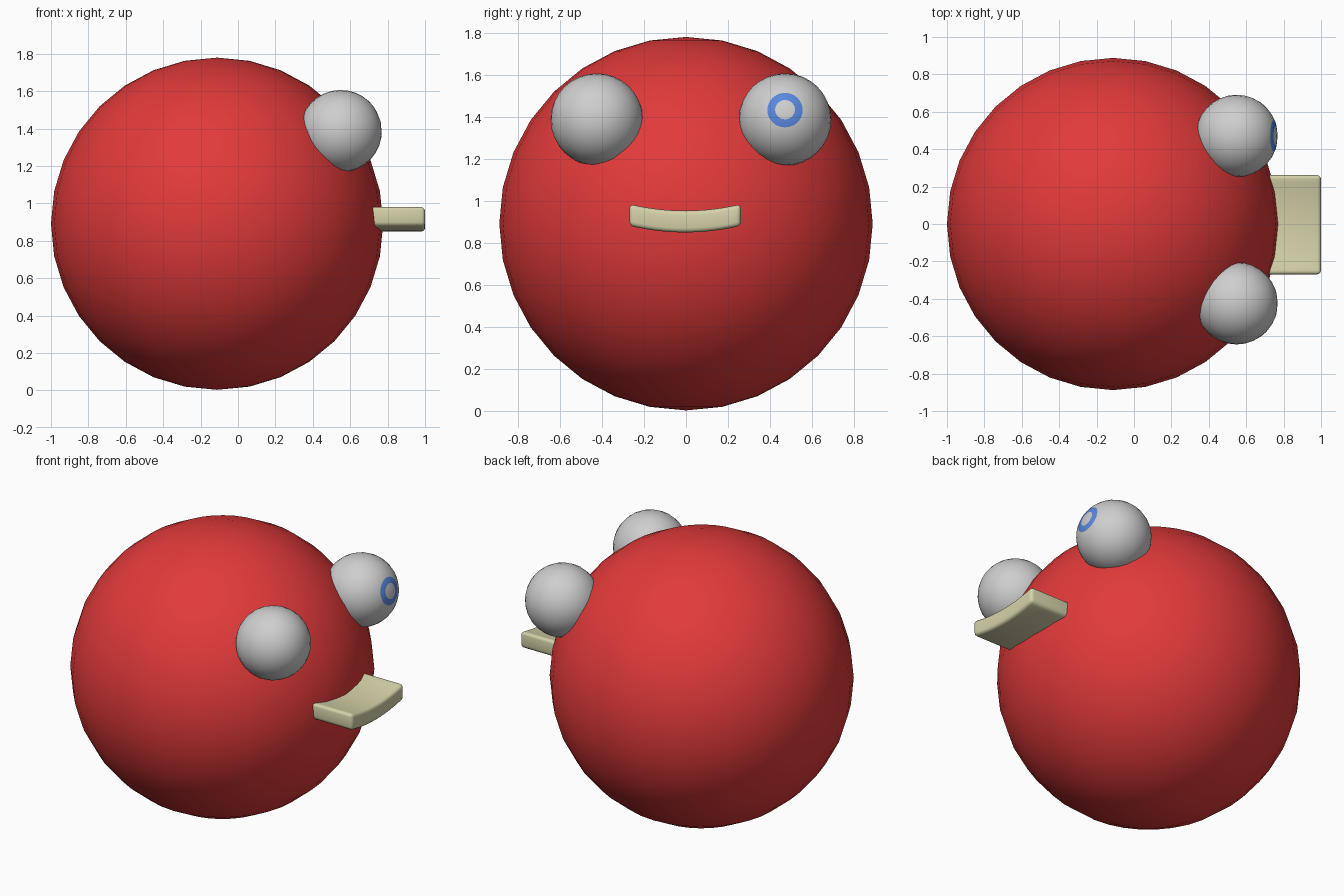
import bpy, bmesh, math
from mathutils import Matrix, Vector

if "Cube" in bpy.data.objects:
    bpy.data.objects.remove(bpy.data.objects["Cube"])


def material(name, rgb):
    m = bpy.data.materials.new(name)
    m.diffuse_color = (*rgb, 1)
    m.use_nodes = True
    m.node_tree.nodes["Principled BSDF"].inputs["Base Color"].default_value = m.diffuse_color
    return m


RED = material("red", (0.76, 0.042, 0.042))
GREY = material("light grey", (0.62, 0.62, 0.62))
BLUE = material("iris blue", (0.10, 0.24, 0.72))
CREAM = material("cream", (0.67, 0.65, 0.40))


def finish(bm, name, *mats):
    bmesh.ops.recalc_face_normals(bm, faces=bm.faces[:])
    for f in bm.faces:
        f.smooth = True
    me = bpy.data.meshes.new(name)
    bm.to_mesh(me)
    bm.free()
    ob = bpy.data.objects.new(name, me)
    bpy.context.collection.objects.link(ob)
    for m in mats:
        me.materials.append(m)
    return ob


# round body
bm = bmesh.new()
bmesh.ops.create_uvsphere(bm, u_segments=32, v_segments=16, radius=0.888,
                          matrix=Matrix.Translation((-0.112, 0, 0.891)))
finish(bm, "body", RED)


# eyes: pole looks along +x, tilted upward; the second ring of faces is the iris
def eye(name, y, iris):
    bm = bmesh.new()
    r = 0.22
    bmesh.ops.create_uvsphere(bm, u_segments=32, v_segments=16, radius=r)
    if iris:
        for f in bm.faces:
            c = f.calc_center_median().normalized()
            angle = math.degrees(c.angle(Vector((0, 0, 1))))
            f.material_index = int(11.25 < angle < 22.5)
    for v in bm.verts:  # pupil and iris form a shallow step
        angle = math.degrees(v.co.angle(Vector((0, 0, 1))))
        if 10 < angle < 12:
            v.co.x *= 1.1
            v.co.y *= 1.1
            v.co.z -= 0.003
    tilt = Matrix.Rotation(math.radians(90 - 12.8), 4, 'Y')
    bm.transform(Matrix.Translation((0.549, y, 1.386)) @ tilt)
    finish(bm, name, GREY, BLUE)


eye("left_eye", 0.471, True)
eye("right_eye", -0.424, False)

# beak: rounded slab with a gentle smile curve
bm = bmesh.new()
bmesh.ops.create_cube(bm, size=1)
bmesh.ops.scale(bm, vec=(0.42, 0.53, 0.103), verts=bm.verts)
bmesh.ops.bevel(bm, geom=bm.edges[:], offset=0.02, segments=3,
                profile=0.5, affect='EDGES')
for i in range(-5, 6):
    bmesh.ops.bisect_plane(bm, geom=bm.verts[:] + bm.edges[:] + bm.faces[:],
                           plane_co=(0, i * 0.045, 0), plane_no=(0, 1, 0))
for v in bm.verts:
    y = v.co.y
    v.co.z += 0.45 * y * y
bm.transform(Matrix.Translation((0.79, -0.004, 0.901)))
beak = finish(bm, "beak", CREAM)
bpy.context.view_layer.objects.active = beak
beak.select_set(True)
bpy.ops.object.shade_smooth_by_angle(angle=math.radians(35))
